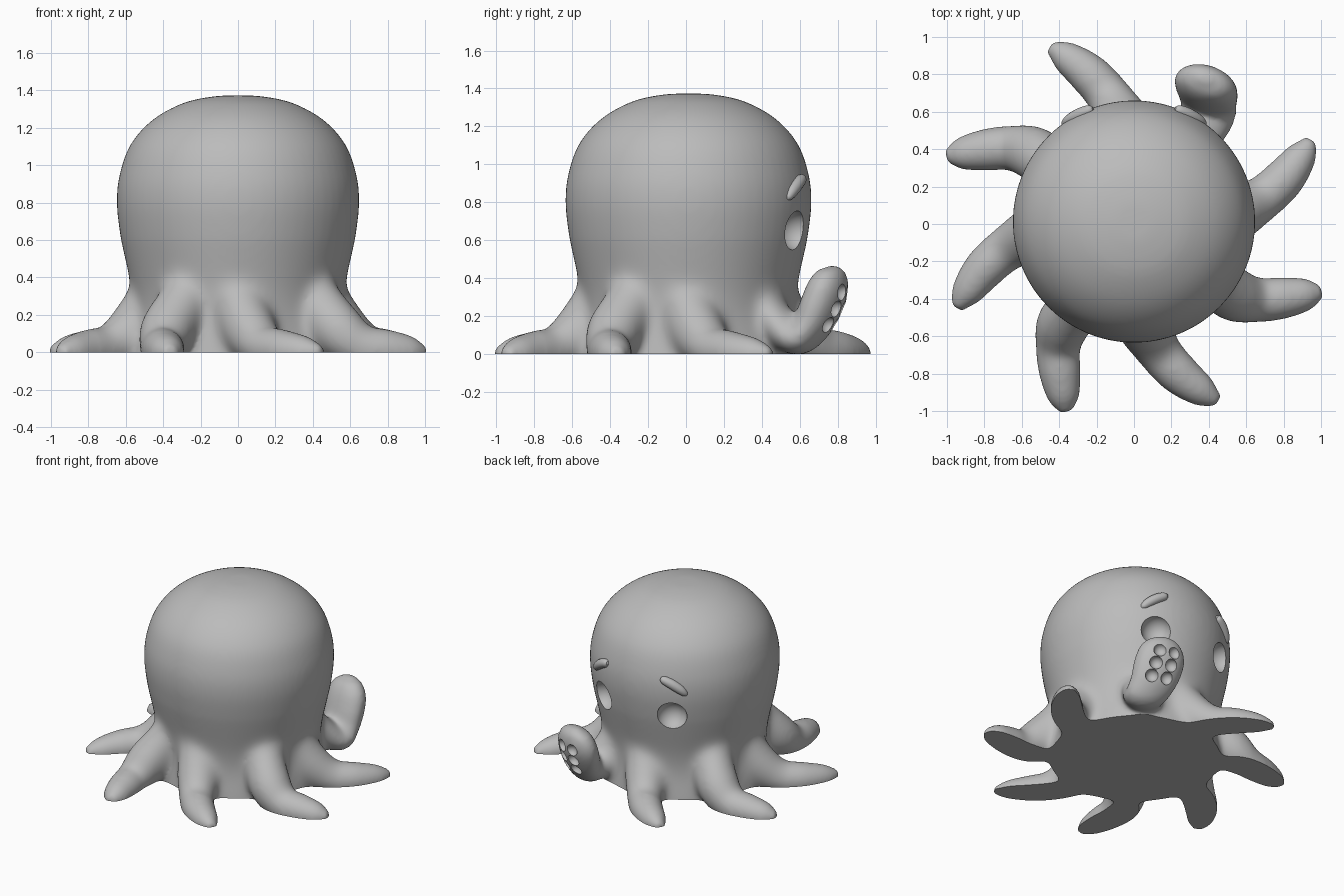
import bpy, bmesh, math
from mathutils import Vector, Matrix

cube = bpy.data.objects.get("Cube")
if cube:
    bpy.data.objects.remove(cube, do_unlink=True)

CENTRE_Y = 0.013
grey = bpy.data.materials.new("clay grey")
grey.use_nodes = True
grey.diffuse_color = (0.5, 0.5, 0.5, 1)
grey.node_tree.nodes["Principled BSDF"].inputs["Base Color"].default_value = (0.5, 0.5, 0.5, 1)


def smooth_path(points, steps=6):
    """Catmull-Rom interpolation through points of any dimension."""
    pts = [Vector(p) for p in points]
    pts = [pts[0] * 2 - pts[1]] + pts + [pts[-1] * 2 - pts[-2]]
    out = []
    for a, b, c, d in zip(pts, pts[1:], pts[2:], pts[3:]):
        for i in range(steps):
            t = i / steps
            out.append(b + (c - a) * (t / 2) + (a * 2 - b * 5 + c * 4 - d) * (t * t / 2)
                       + (b * 3 - a - c * 3 + d) * (t ** 3 / 2))
    return out + [pts[-2]]


def loft(bm, rings):
    """Skin closed rings of points and cap both ends."""
    loops = [[bm.verts.new(p) for p in ring] for ring in rings]
    n = len(loops[0])
    for a, b in zip(loops, loops[1:]):
        for i in range(n):
            j = (i + 1) % n
            bm.faces.new((a[i], a[j], b[j], b[i]))
    bm.faces.new(loops[0][::-1])
    bm.faces.new(loops[-1])


def tube(bm, points, side=None, flat=1.0, turn=0, segments=20):
    """Tapered tube; each point is (x, y, z, radius)."""
    path = smooth_path(points)
    spin = Matrix.Rotation(turn, 3, 'Z')
    rings = []
    for i, p in enumerate(path):
        tangent = (path[min(i + 1, len(path) - 1)] - path[max(i - 1, 0)]).xyz
        s = Vector(side) if side else tangent.cross(Vector((0, 0, 1)))
        n = tangent.cross(s).normalized()
        s = n.cross(tangent).normalized()
        ring = []
        for k in range(segments):
            a = math.tau * k / segments
            ring.append(spin @ (p.xyz + (s * math.cos(a) + n * math.sin(a) * flat) * max(p.w, 0.004)))
        rings.append(ring)
    loft(bm, rings)


def make_object(name, bm):
    bmesh.ops.recalc_face_normals(bm, faces=bm.faces)
    mesh = bpy.data.meshes.new(name)
    bm.to_mesh(mesh)
    bm.free()
    mesh.materials.append(grey)
    obj = bpy.data.objects.new(name, mesh)
    bpy.context.collection.objects.link(obj)
    return obj


def activate(obj):
    bpy.ops.object.select_all(action='DESELECT')
    obj.select_set(True)
    bpy.context.view_layer.objects.active = obj


def apply(obj, kind, **settings):
    activate(obj)
    mod = obj.modifiers.new(kind.lower(), kind)
    for key, value in settings.items():
        setattr(mod, key, value)
    bpy.ops.object.modifier_apply(modifier=mod.name)


def clamp(value):
    return max(0.0, min(1.0, value))


# Domed head and waist
bm = bmesh.new()
profile = [(0.6, -0.15), (0.585, 0), (0.565, 0.12), (0.558, 0.22), (0.57, 0.34), (0.6, 0.48), (0.63, 0.63),
           (0.648, 0.8), (0.633, 0.95), (0.575, 1.11), (0.46, 1.24), (0.3, 1.33), (0.14, 1.367), (0.01, 1.374)]
rings = [[(r * math.cos(math.tau * k / 64), r * math.sin(math.tau * k / 64) + CENTRE_Y, z)
          for k in range(64)] for r, z in smooth_path(profile)]
loft(bm, rings)

# Resting arms: two shapes, repeated every quarter turn
arm_a = [(-0.39, 0.26, 0.33, 0.13), (-0.52, 0.37, 0.13, 0.15), (-0.66, 0.405, 0.03, 0.121),
         (-0.8, 0.395, 0.01, 0.112), (-0.93, 0.375, 0, 0.085), (-1.005, 0.36, 0, 0.035)]
arm_b = [(-0.44, 0.02, 0.33, 0.13), (-0.55, -0.055, 0.13, 0.15), (-0.68, -0.135, 0.03, 0.123),
         (-0.8, -0.24, 0.01, 0.112), (-0.895, -0.365, 0, 0.085), (-0.95, -0.45, 0, 0.035)]
for quarter in range(4):
    tube(bm, arm_b, turn=quarter * math.pi / 2)
    if quarter < 3:
        tube(bm, arm_a, turn=quarter * math.pi / 2)

# Raised arm, flattened towards its sucker side
ACROSS = Vector((0.95, -0.3, 0)).normalized()
tube(bm, [(0.26, 0.39, 0.33, 0.13), (0.35, 0.5, 0.15, 0.15), (0.4, 0.58, 0.08, 0.145),
          (0.395, 0.66, 0.15, 0.16), (0.388, 0.71, 0.25, 0.175), (0.38, 0.75, 0.35, 0.168),
          (0.375, 0.775, 0.425, 0.12), (0.372, 0.78, 0.465, 0.04)], side=ACROSS, flat=0.62)
body = make_object("body", bm)
apply(body, 'REMESH', mode='VOXEL', voxel_size=0.014)
apply(body, 'SMOOTH', factor=0.5, iterations=20)

# Soft webbing where the arms leave the body
web = body.vertex_groups.new(name="webbing")
for v in body.data.vertices:
    weight = clamp((0.8 - v.co.xy.length) / 0.15) * clamp((0.6 - v.co.z) / 0.15)
    if weight > 0:
        web.add([v.index], weight, 'REPLACE')
apply(body, 'SMOOTH', factor=0.5, iterations=90, vertex_group="webbing")

# Flat underside
bm = bmesh.new()
bm.from_mesh(body.data)
bmesh.ops.bisect_plane(bm, geom=bm.verts[:] + bm.edges[:] + bm.faces[:],
                       plane_co=(0, 0, 0), plane_no=(0, 0, -1), clear_outer=True)
rim = [e for e in bm.edges if e.is_boundary]
bmesh.ops.triangle_fill(bm, edges=rim, use_beauty=True, normal=(0, 0, -1))
bmesh.ops.recalc_face_normals(bm, faces=bm.faces)
bm.to_mesh(body.data)
bm.free()

# Hollow eyes and sucker cups
bm = bmesh.new()


def ball(centre, radius):
    bmesh.ops.create_uvsphere(bm, u_segments=32, v_segments=20, radius=radius,
                              matrix=Matrix.Translation(centre))


for side in (-1, 1):
    a = math.radians(90 - side * 27)
    ball((0.645 * math.cos(a), 0.645 * math.sin(a) + CENTRE_Y, 0.65), 0.105)
up = Vector((-0.06, 0.4, 0.91)).normalized()
out = up.cross(ACROSS).normalized()
out *= math.copysign(1, out.y)
for row in (-1, 0, 1):
    for side in (-1, 1):
        centre = Vector((0.386, 0.72, 0.275)) + up * row * 0.095 + ACROSS * side * 0.056
        ball(centre + out * 0.1, 0.045)
cutter = make_object("hollow_cutter", bm)
cutter.hide_render = True
apply(body, 'BOOLEAN', operation='DIFFERENCE', object=cutter, solver='EXACT')
bpy.data.objects.remove(cutter, do_unlink=True)

# Worried brows, high at the inner end
for side, label in ((-1, "right"), (1, "left")):
    bm = bmesh.new()
    points = []
    for angle, z, r in ((20, 0.93, 0.012), (22, 0.922, 0.028), (27, 0.895, 0.034),
                        (32, 0.858, 0.032), (35, 0.828, 0.022), (36, 0.815, 0.008)):
        a = math.radians(90 - side * angle)
        points.append((0.642 * math.cos(a), 0.642 * math.sin(a) + CENTRE_Y, z, r))
    tube(bm, points, segments=16)
    brow = make_object(label + "_brow", bm)
    activate(brow)
    bpy.ops.object.shade_smooth_by_angle(angle=math.radians(50))

activate(body)
bpy.ops.object.shade_smooth_by_angle(angle=math.radians(35))
